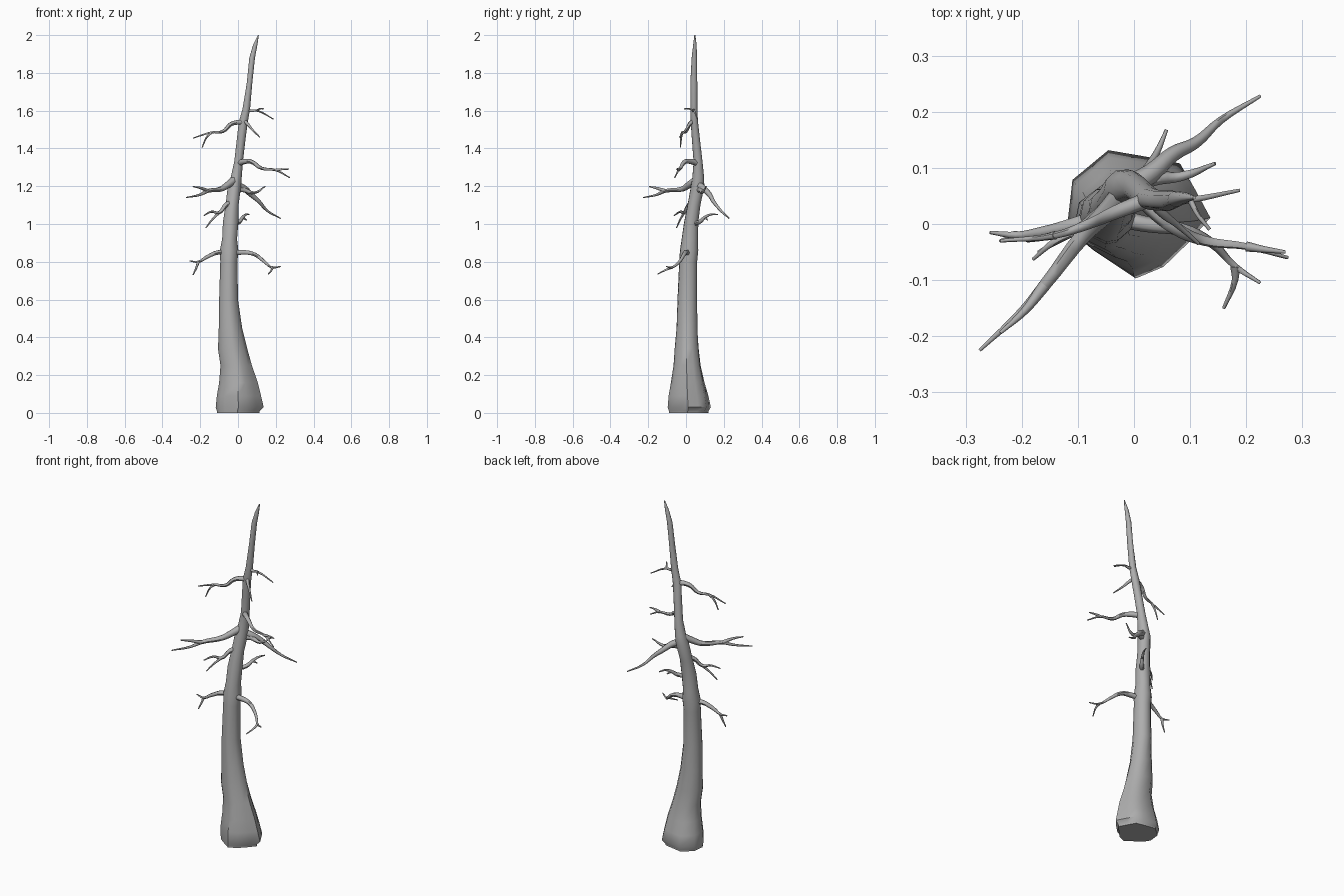
import bpy, bmesh, math
from mathutils import Vector

cube = bpy.data.objects.get("Cube")
if cube:
    bpy.data.objects.remove(cube, do_unlink=True)

# One bare wood colour
wood = bpy.data.materials.new("grey_dead_wood")
wood.use_nodes = True
GREY = (0.42, 0.42, 0.42, 1.0)
wood.diffuse_color = GREY
wood.node_tree.nodes["Principled BSDF"].inputs["Base Color"].default_value = GREY

CM = 0.01  # all tables below are in hundredths of a unit


def select_only(obj):
    bpy.ops.object.select_all(action="DESELECT")
    obj.select_set(True)
    bpy.context.view_layer.objects.active = obj


# Trunk: height, then left/right and front/back limits of each cross-section
TRUNK = [
    (1, -11.2, 11.5, -9, 12), (3, -11.8, 13.6, -9.7, 13.2), (9, -11.2, 12.2, -9.2, 12),
    (16, -10, 10.5, -8, 10), (25, -9.3, 7.4, -6.6, 8), (34, -10.6, 4.9, -6, 7),
    (45, -10.2, 2.2, -5, 6.3), (60, -10, 0, -4.5, 6), (80, -9.4, -.3, -3.6, 6),
    (86, -9.6, .2, -3.2, 6.6), (92, -8.4, -.5, -2.3, 6.5), (101, -8, .2, -1, 6.6),
    (110, -6.6, .3, .8, 7.7), (120, -5.4, 1.6, 2.6, 9.8), (125, -3.8, 2, 3.4, 9.6),
    (133, -2, 2.6, 4, 8.8), (145, -.6, 4, 3.1, 7.4), (154, .4, 5.2, 2.5, 6.4),
    (161, 2.4, 6.4, 2.4, 6), (175, 4.7, 7.6, 2.3, 6), (188, 6, 9, 3, 5.9),
    (195, 8, 10.3, 3.8, 5.6), (200, 10.5, 11, 4.4, 5),
]

# Lumpy root outline, which blends into a round section further up
ROOT = [(14, 1.5), (11, 7), (8.5, 11.5), (3.5, 12.5), (-4.5, 14), (-11, 8.5),
        (-11.8, 1), (-9.5, -2.5), (-7, -4.5), (.5, -9.7), (5.5, -7.5), (10, -3)]


def trunk_centre(z):
    for low, high in zip(TRUNK, TRUNK[1:]):
        if low[0] <= z <= high[0]:
            t = (z - low[0]) / (high[0] - low[0])
            _, x0, x1, y0, y1 = [a + (b - a) * t for a, b in zip(low, high)]
            return ((x0 + x1) / 2, (y0 + y1) / 2, z)


def build_trunk():
    bm = bmesh.new()
    (rx0, rx1), (ry0, ry1) = [(min(c), max(c)) for c in zip(*ROOT)]
    rings = []
    for z, x0, x1, y0, y1 in TRUNK:
        round_off = min(1, z / 60)
        ring = []
        for px, py in ROOT:
            u = Vector(((2 * px - rx0 - rx1) / (rx1 - rx0), (2 * py - ry0 - ry1) / (ry1 - ry0)))
            u = u.lerp(u.normalized(), round_off)
            x = (x0 + x1 + u.x * (x1 - x0)) / 2
            y = (y0 + y1 + u.y * (y1 - y0)) / 2
            ring.append(bm.verts.new((x * CM, y * CM, z * CM)))
        rings.append(ring)
    count = len(ROOT)
    for low, high in zip(rings, rings[1:]):
        for i in range(count):
            j = (i + 1) % count
            bm.faces.new((low[i], low[j], high[j], high[i]))
    # Flat underside, pulled down a little, and a closed tip
    foot = bm.faces.new(rings[0][::-1])
    under = bmesh.ops.inset_individual(bm, faces=[foot], thickness=0.02)
    for v in foot.verts:
        v.co.z = 0
    bm.faces.new(rings[-1])
    bmesh.ops.recalc_face_normals(bm, faces=bm.faces)
    mesh = bpy.data.meshes.new("trunk")
    bm.to_mesh(mesh)
    bm.free()
    obj = bpy.data.objects.new("trunk", mesh)
    bpy.context.collection.objects.link(obj)
    mesh.materials.append(wood)
    select_only(obj)
    bpy.ops.object.shade_smooth_by_angle(angle=math.radians(50))


def add_twig(curve, points, thick, thin):
    """One tapered, softly bent length of wood."""
    spline = curve.splines.new("BEZIER")
    spline.bezier_points.add(len(points) - 1)
    for i, (knot, co) in enumerate(zip(spline.bezier_points, points)):
        knot.co = Vector(co) * CM
        knot.handle_left_type = knot.handle_right_type = "AUTO"
        t = i / (len(points) - 1)
        knot.radius = (thick + (thin - thick) * t) * CM


def branch(name, root_z, path, fork=None, at=-2, thick=1.7):
    """A branch growing from the trunk core, with an optional forked twig."""
    curve = bpy.data.curves.new(name, "CURVE")
    curve.dimensions = "3D"
    curve.bevel_depth = 1
    curve.bevel_resolution = 1
    curve.resolution_u = 4
    curve.use_fill_caps = True
    add_twig(curve, [trunk_centre(root_z)] + path, thick, 0.3)
    if fork:
        add_twig(curve, [path[at]] + fork, thick * 0.5, 0.3)
    obj = bpy.data.objects.new(name, curve)
    bpy.context.collection.objects.link(obj)
    curve.materials.append(wood)
    select_only(obj)
    bpy.ops.object.convert(target="MESH")
    bpy.ops.object.shade_smooth_by_angle(angle=math.radians(60))


build_trunk()

# Lowest pair of branches
branch("low_right_branch", 84, [(-10, 0, 85), (-16.5, -1.5, 82.5), (-21, -2, 80), (-25.7, -1.5, 80.5)],
       [(-22, -2.5, 77), (-23.8, -3, 73)])
branch("low_left_branch", 84, [(2, 0, 85), (8.5, -1, 84), (14, -3.5, 80), (18, -7.5, 77), (22.5, -10.5, 77.5)],
       [(18, -10, 76), (16, -15, 73.5)])

# Short middle branches
branch("middle_right_branch", 112, [(-6.5, 1.5, 110), (-10, -1, 106), (-14, -3, 106.5), (-18, -6.3, 104.5)],
       [(-13.5, -3, 102.5), (-17, -5, 98)], at=1, thick=1.5)
branch("middle_back_branch", 100, [(.5, 7, 101), (2.5, 10, 103.5), (4.2, 13, 105), (5.8, 16.8, 105)],
       [(4.5, 11.5, 102)], at=1, thick=1.4)

# Long upper branches
branch("long_front_right_branch", 124, [(-5, 2, 121), (-9, -2, 118.5), (-16, -11, 117.5), (-20, -15.5, 115.5), (-27.5, -22.5, 114)],
       [(-19.5, -15.5, 119), (-23.8, -19.4, 119.8)], at=2, thick=2.2)
branch("long_back_left_branch", 121, [(3, 9, 119), (7, 12.5, 115.5), (11, 14.5, 112), (15.5, 18.5, 107), (22.5, 22.8, 103)],
       thick=2.1)
branch("upper_left_branch", 118, [(3, 8, 118), (8.5, 8.5, 116.5), (14.5, 10.8, 120)], thick=1.9)
branch("upper_front_left_branch", 132, [(3, 3, 133), (7, -.5, 133), (12.5, -3, 129.5), (20, -4, 128.5), (27.4, -6, 124.5)],
       [(23, -4.5, 129), (27, -5, 129)], thick=1.8)

# Thin top branches
branch("top_right_branch", 154, [(-3.5, 2, 153), (-8, 0, 149), (-14, -2, 148.5), (-23.7, -3, 145.5)],
       [(-16.5, -2.5, 146), (-19, -3, 140.5)], thick=1.5)
branch("top_front_twig", 155, [(5, 2, 153), (7.5, 0, 150), (11.5, -3.5, 146)], thick=1.1)
branch("top_left_twig", 161, [(6.5, 4, 160), (10, 4.3, 160), (18.8, 6, 155.5)],
       [(11.5, 1.5, 161), (13.5, -1, 161)], thick=1.1)
